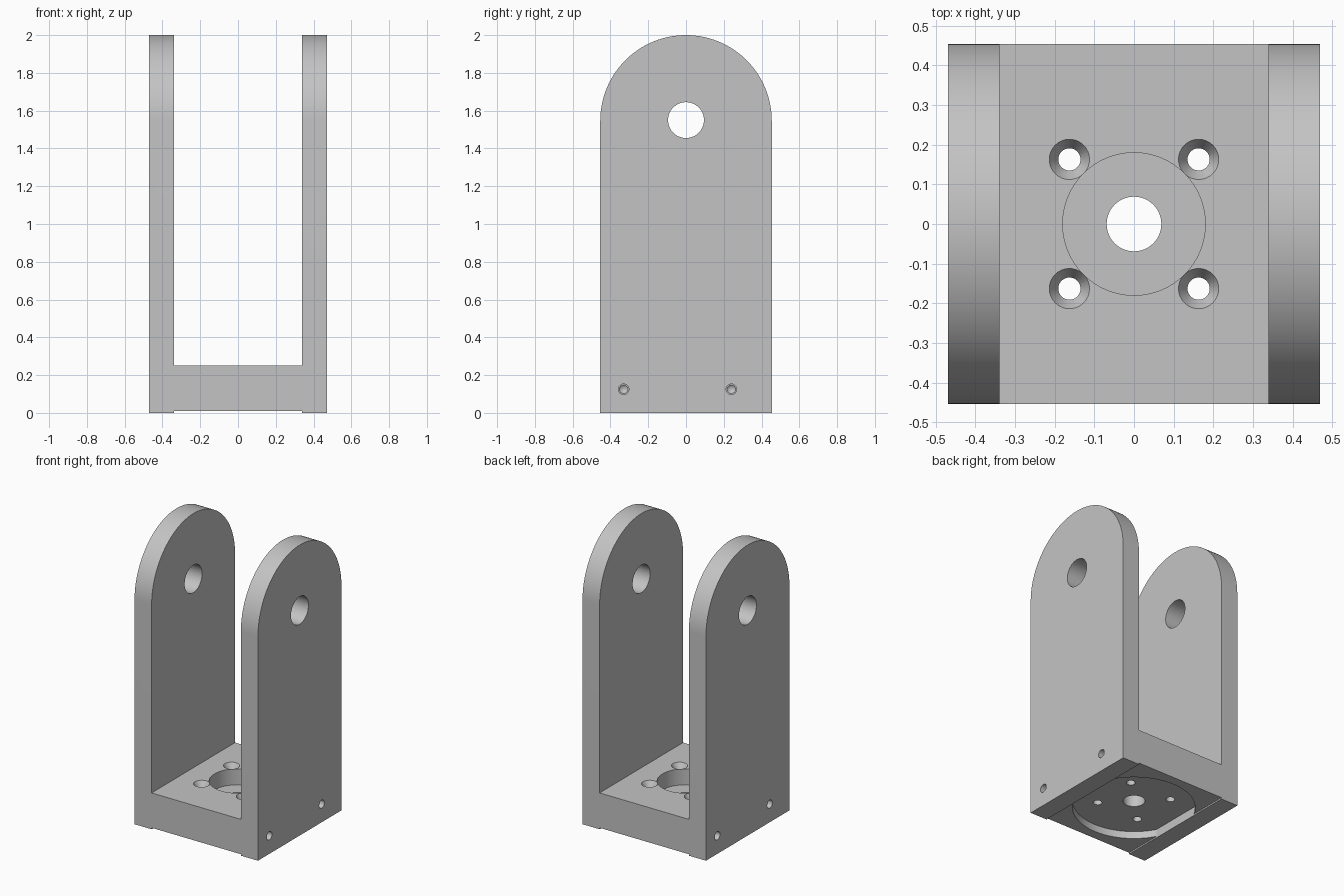
import bpy
import bmesh
from math import sin, cos, pi, radians
from mathutils import Matrix, Vector

cube = bpy.data.objects.get("Cube")
if cube:
    bpy.data.objects.remove(cube, do_unlink=True)

HALF_X, INNER_X, HALF_Y = 0.47, 0.34, 0.454
FLOOR_Z, NOTCH_Z, TOP_Z = 0.25, 0.01, 2.0
AXLE_Z = 1.55

grey = bpy.data.materials.new("plain_grey")
grey.use_nodes = True
colour = (0.55, 0.55, 0.55, 1)
grey.diffuse_color = colour
grey.node_tree.nodes["Principled BSDF"].inputs["Base Color"].default_value = colour


def make_object(name, bm):
    bmesh.ops.recalc_face_normals(bm, faces=bm.faces[:])
    mesh = bpy.data.meshes.new(name)
    bm.to_mesh(mesh)
    bm.free()
    mesh.materials.append(grey)
    obj = bpy.data.objects.new(name, mesh)
    bpy.context.collection.objects.link(obj)
    return obj


def prism(name, points, sweep):
    """Extrude a flat outline along a vector."""
    bm = bmesh.new()
    face = bm.faces.new([bm.verts.new(p) for p in points])
    made = bmesh.ops.extrude_face_region(bm, geom=[face])["geom"]
    verts = [g for g in made if isinstance(g, bmesh.types.BMVert)]
    bmesh.ops.translate(bm, verts=verts, vec=sweep)
    return make_object(name, bm)


def rod(name, start, end, r1, r2=None, sides=48):
    """Cylinder, or cone when r2 differs, between two points."""
    start, end = Vector(start), Vector(end)
    axis = end - start
    bm = bmesh.new()
    turn = Vector((0, 0, 1)).rotation_difference(axis).to_matrix().to_4x4()
    bmesh.ops.create_cone(bm, cap_ends=True, segments=sides, radius1=r1,
                          radius2=r1 if r2 is None else r2, depth=axis.length,
                          matrix=Matrix.Translation((start + end) / 2) @ turn)
    return make_object(name, bm)


def combine(target, tool, operation="DIFFERENCE"):
    mod = target.modifiers.new(tool.name, "BOOLEAN")
    mod.operation = operation
    mod.solver = "EXACT"
    mod.object = tool
    bpy.context.view_layer.objects.active = target
    bpy.ops.object.modifier_apply(modifier=mod.name)
    bpy.data.objects.remove(tool, do_unlink=True)


# U-shaped body with a shallow step under the base
half = [(INNER_X, NOTCH_Z), (INNER_X, 0), (HALF_X, 0), (HALF_X, TOP_Z),
        (INNER_X, TOP_Z), (INNER_X, FLOOR_Z)]
outline = half + [(-x, z) for x, z in reversed(half)]
bracket = prism("clevis_bracket", [(x, -HALF_Y, z) for x, z in outline],
                (0, 2 * HALF_Y, 0))

# Rounded arm tops
arch_z = TOP_Z - HALF_Y
arch = [(-1, HALF_Y * cos(pi * i / 64), arch_z + HALF_Y * sin(pi * i / 64))
        for i in range(65)]
arch += [(-1, -HALF_Y, -1), (-1, HALF_Y, -1)]
combine(bracket, prism("arm_outline", arch, (2, 0, 0)), "INTERSECT")

# Axle hole through both arms
combine(bracket, rod("axle_hole", (-1, 0, AXLE_Z), (1, 0, AXLE_Z), 0.095))

# Disc recess underneath, flattened where it meets the arms
disc = []
for i in range(96):
    a = 2 * pi * (i + 0.5) / 96
    x = max(-INNER_X, min(INNER_X, 0.387 * cos(a)))
    disc.append((x, 0.387 * sin(a), -0.1))
combine(bracket, prism("disc_recess", disc, (0, 0, 0.16)))

# Central counterbore and through hole
combine(bracket, rod("hub_recess", (0, 0, 0.14), (0, 0, 0.4), 0.18, sides=64))
combine(bracket, rod("hub_hole", (0, 0, -0.1), (0, 0, 0.4), 0.069))

# Four countersunk screw holes
for sx in (-1, 1):
    for sy in (-1, 1):
        x, y = 0.163 * sx, 0.163 * sy
        combine(bracket, rod("screw_hole", (x, y, -0.1), (x, y, 0.4), 0.028, sides=32))
        combine(bracket, rod("countersink", (x, y, 0.21), (x, y, 0.252),
                             0.027, 0.052, sides=32))

# Blind drilled holes in the sides, turned half round from one side to the other
for s in (-1, 1):
    for y in (-0.33, 0.24):
        combine(bracket, rod("side_hole", (0.32 * s, y * s, 0.125),
                             (0.6 * s, y * s, 0.125), 0.028, sides=32))
        combine(bracket, rod("drill_tip", (0.3 * s, y * s, 0.125),
                             (0.325 * s, y * s, 0.125), 0.0, 0.028, sides=32))

# Smooth curved walls, sharp edges
bpy.ops.object.select_all(action="DESELECT")
bracket.select_set(True)
bpy.context.view_layer.objects.active = bracket
bpy.ops.object.shade_smooth_by_angle(angle=radians(25))
